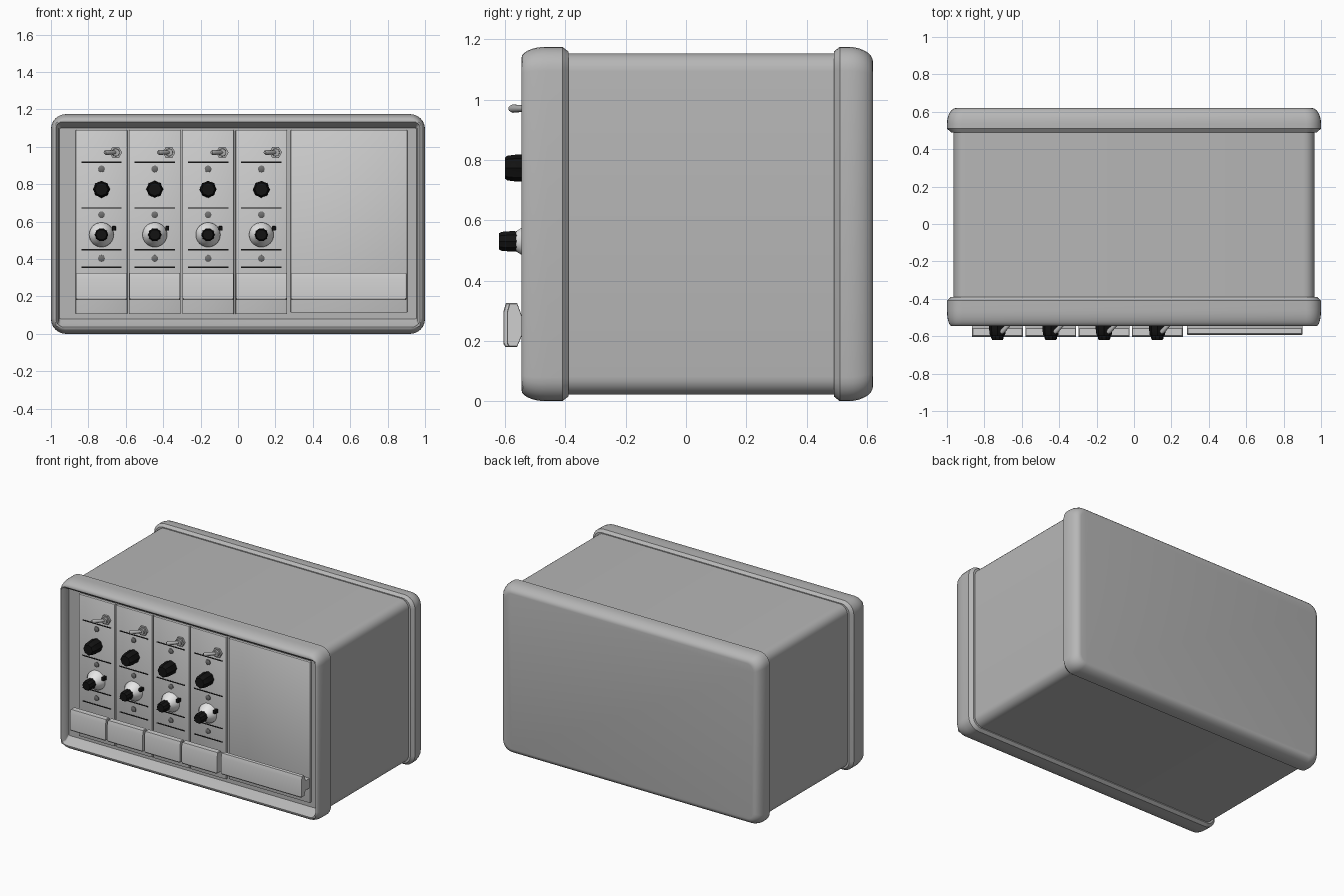
import bpy, bmesh, math
from mathutils import Vector

if "Cube" in bpy.data.objects:
    bpy.data.objects.remove(bpy.data.objects["Cube"])


def material(name, v):
    m = bpy.data.materials.new(name)
    m.diffuse_color = (v, v, v, 1)
    m.use_nodes = True
    m.node_tree.nodes["Principled BSDF"].inputs["Base Color"].default_value = m.diffuse_color
    return m


CASE = material("case grey", 0.47)
PLATE = material("light panel grey", 0.62)
METAL = material("metal grey", 0.42)
SCREW = material("screw grey", 0.16)
BLACK = material("black", 0.006)
WHITE = material("white", 0.8)


def finish(name, bm, mat, angle=35):
    bmesh.ops.recalc_face_normals(bm, faces=bm.faces)
    me = bpy.data.meshes.new(name)
    bm.to_mesh(me)
    bm.free()
    me.materials.append(mat)
    ob = bpy.data.objects.new(name, me)
    bpy.context.collection.objects.link(ob)
    bpy.ops.object.select_all(action='DESELECT')
    ob.select_set(True)
    bpy.context.view_layer.objects.active = ob
    bpy.ops.object.shade_smooth_by_angle(angle=math.radians(angle))
    return ob


def bridge(name, rings, mat, angle=35):
    """Skin a list of equal point rings and cap both ends."""
    bm = bmesh.new()
    vs = [[bm.verts.new(p) for p in ring] for ring in rings]
    n = len(vs[0])
    for a, b in zip(vs, vs[1:]):
        for i in range(n):
            j = (i + 1) % n
            bm.faces.new((a[i], a[j], b[j], b[i]))
    bm.faces.new(vs[0])
    bm.faces.new(vs[-1])
    return finish(name, bm, mat, angle)


def rounded_rect(y, x0, x1, z0, z1, r, seg=6):
    pts = []
    corners = ((x1 - r, z1 - r), (x0 + r, z1 - r), (x0 + r, z0 + r), (x1 - r, z0 + r))
    for k, (cx, cz) in enumerate(corners):
        for i in range(seg + 1):
            a = math.pi / 2 * (k + i / seg)
            pts.append((cx + r * math.cos(a), y, cz + r * math.sin(a)))
    return pts


H = 1.175


def shell_ring(y, ix, iz, r):
    return rounded_rect(y, -1 + ix, 1 - ix, iz, H - iz, r)


def box(name, x0, x1, y0, y1, z0, z1, mat, bevel=0.0):
    bm = bmesh.new()
    bmesh.ops.create_cube(bm, size=1)
    for v in bm.verts:
        v.co = Vector(((x0 + x1) / 2 + v.co.x * (x1 - x0),
                       (y0 + y1) / 2 + v.co.y * (y1 - y0),
                       (z0 + z1) / 2 + v.co.z * (z1 - z0)))
    if bevel:
        bmesh.ops.bevel(bm, geom=bm.edges[:], offset=bevel, segments=2,
                        profile=0.5, affect='EDGES')
    return finish(name, bm, mat)


def turned(name, x, z, profile, n, mat, flute=0.0):
    """Round part about a y axis; profile is (y, radius), flute dents every other side."""
    rings = []
    for y, r in profile:
        ring = []
        for i in range(n):
            a = 2 * math.pi * i / n
            q = r * (1 - flute * (i % 2))
            ring.append((x + q * math.cos(a), y, z + q * math.sin(a)))
        rings.append(ring)
    return bridge(name, rings, mat)


def rod(name, p, q, r0, r1, mat, n=12):
    p, q = Vector(p), Vector(q)
    rot = (q - p).to_track_quat('Z', 'Y')
    rings = []
    for t, r in ((0, r0), (0.85, r1), (1, r1 * 0.6)):
        rings.append([p.lerp(q, t) + rot @ Vector((r * math.cos(2 * math.pi * i / n),
                      r * math.sin(2 * math.pi * i / n), 0)) for i in range(n)])
    return bridge(name, rings, mat, 50)


# Main case sleeve
bridge("case_body", [shell_ring(y, 0.035, 0.022, 0.06) for y in (-0.42, 0.52)], CASE)


# Flanged ends share one outer profile: small step, flat band, soft fillet
def flange(edge, end, ix, iz, steps=7):
    s = 1 if end > edge else -1
    rings = [shell_ring(edge, 0.022, 0.016, 0.06), shell_ring(edge + s * 0.02, 0, 0, 0.08)]
    start = end - s * 0.085
    for i in range(steps + 1):
        a = math.pi / 2 * i / steps
        k = 1 - math.cos(a)
        rings.append(shell_ring(start + (end - start) * math.sin(a), ix * k, iz * k, 0.08 - 0.03 * k))
    return rings


bridge("rear_cover", flange(0.49, 0.62, 0.05, 0.05), CASE)

# Front bezel with sloping recess and back panel
front = flange(-0.39, -0.545, 0.024, 0.036)
front += [rounded_rect(-0.545, -0.974, 0.974, 0.038, 1.132, 0.012),
          rounded_rect(-0.52, -0.957, 0.957, 0.052, 1.112, 0.01),
          rounded_rect(-0.488, -0.955, 0.955, 0.08, 1.10, 0.01)]
bridge("front_bezel", front, CASE)

PY = -0.505  # face of the module plates


# Pull handle: thick lip on a narrower neck
def handle(name, x0, x1, yf):
    prof = ((yf + 0.006, 0.18), (yf, 0.19), (yf, 0.298), (yf + 0.008, 0.326), (-0.56, 0.326),
            (-0.545, 0.285), (PY + 0.005, 0.285), (PY + 0.005, 0.215), (-0.545, 0.215), (-0.56, 0.18))
    c = 0.004
    mid = (sum(p[0] for p in prof) / 10, 0.25)

    def ring(x, k):
        return [(x, mid[0] + (y - mid[0]) * k, mid[1] + (z - mid[1]) * k) for y, z in prof]
    bridge(name, [ring(x0, 0.95), ring(x0 + c, 1), ring(x1 - c, 1), ring(x1, 0.95)], PLATE, 20)


# Four narrow control modules
for m in range(4):
    x0 = -0.868 + 0.285 * m
    x1 = x0 + 0.276
    cx = (x0 + x1) / 2
    tag = f"_{m + 1}"
    box("module_plate" + tag, x0, x1, PY, -0.48, 0.105, 1.09, PLATE, 0.004)
    handle("module_handle" + tag, x0 + 0.002, x1 - 0.002, -0.605)

    # Printed divider lines and screws
    for i, z in enumerate((0.918, 0.673, 0.45, 0.357)):
        box(f"divider_line{tag}_{i + 1}", cx - 0.108, cx + 0.108, PY - 0.002, PY + 0.003,
            z - 0.0035, z + 0.0035, BLACK)
    for i, z in enumerate((0.882, 0.637, 0.403)):
        turned(f"screw{tag}_{i + 1}", cx, z,
               [(PY + 0.003, 0.018), (PY - 0.005, 0.018), (PY - 0.009, 0.012)], 16, SCREW)

    # Toggle switch
    sx, sz = cx + 0.076, 0.97
    turned("switch_nut" + tag, sx, sz, [(PY + 0.003, 0.034), (PY - 0.015, 0.034)], 6, METAL)
    turned("switch_collar" + tag, sx, sz, [(PY, 0.022), (PY - 0.028, 0.02)], 16, METAL)
    rod("switch_lever" + tag, (sx, PY - 0.018, sz), (sx - 0.058, -0.583, sz), 0.009, 0.014, METAL)

    # Upper fluted knob
    turned("upper_knob" + tag, cx, 0.773,
           [(PY + 0.003, 0.046), (-0.56, 0.045), (-0.592, 0.041), (-0.6, 0.035)], 16, BLACK, 0.1)

    # Lower dial: white skirt, black knob and locking tab
    turned("dial_skirt" + tag, cx, 0.53,
           [(PY + 0.003, 0.066), (PY - 0.012, 0.065), (-0.545, 0.045), (-0.565, 0.032)], 32, WHITE)
    turned("dial_knob" + tag, cx, 0.53,
           [(-0.555, 0.034), (-0.575, 0.036), (-0.612, 0.033), (-0.62, 0.028)], 20, BLACK, 0.07)
    box("dial_lock" + tag, cx + 0.057, cx + 0.077, PY - 0.03, PY + 0.003, 0.552, 0.576, BLACK, 0.003)

# Wide blank module
box("wide_plate", 0.282, 0.905, PY, -0.48, 0.113, 1.09, PLATE, 0.004)
handle("wide_handle", 0.284, 0.9, -0.593)
